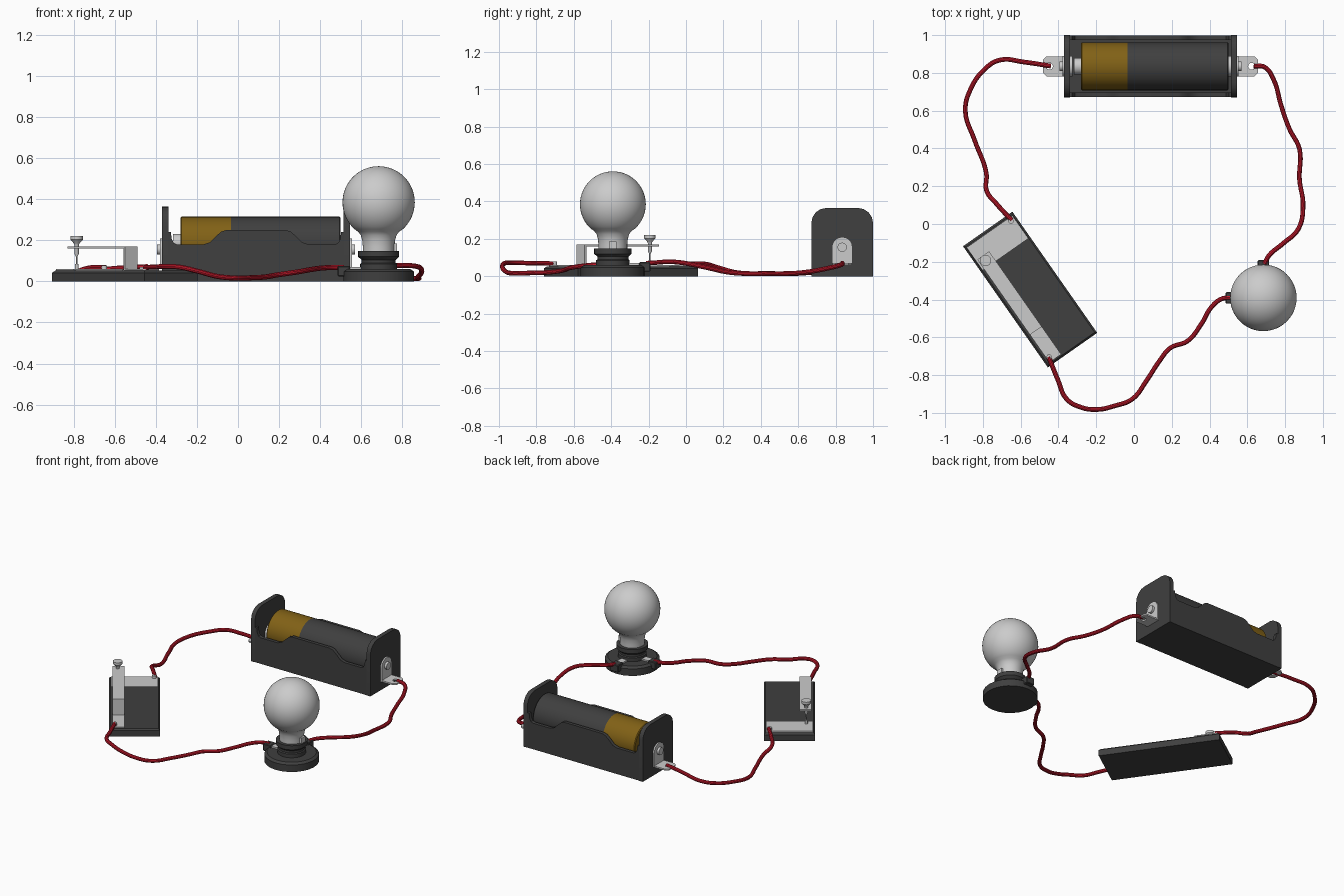
import bpy, bmesh
from math import sin, cos, pi, radians
from mathutils import Matrix, Vector

if "Cube" in bpy.data.objects:
    bpy.data.objects.remove(bpy.data.objects["Cube"])


def mat(name, col):
    m = bpy.data.materials.new(name)
    m.diffuse_color = (*col, 1)
    m.use_nodes = True
    m.node_tree.nodes["Principled BSDF"].inputs["Base Color"].default_value = m.diffuse_color
    return m


RED = mat("red_insulation", (0.55, 0.01, 0.025))
COPPER = mat("copper_wrap", (0.22, 0.12, 0.008))
DARK = mat("dark_plastic", (0.05, 0.05, 0.05))


def finish(ob, material=None, smooth=True):
    if material:
        ob.data.materials.append(material)
    bpy.ops.object.select_all(action='DESELECT')
    ob.select_set(True)
    bpy.context.view_layer.objects.active = ob
    if ob.type == 'CURVE':
        bpy.ops.object.convert(target='MESH')
        ob = bpy.context.object
    if smooth:
        bpy.ops.object.shade_smooth_by_angle(angle=radians(35))
    return ob


def from_bm(name, bm, material=None, matrix=None):
    bmesh.ops.recalc_face_normals(bm, faces=bm.faces)
    me = bpy.data.meshes.new(name)
    bm.to_mesh(me)
    bm.free()
    ob = bpy.data.objects.new(name, me)
    bpy.context.collection.objects.link(ob)
    if matrix:
        ob.matrix_world = matrix
    return finish(ob, material)


def box(name, lo, hi, material=None, matrix=None, bevel=0):
    bm = bmesh.new()
    lo, hi = Vector(lo), Vector(hi)
    bmesh.ops.create_cube(bm, size=1, matrix=Matrix.Translation((lo + hi) / 2) @ Matrix.Diagonal((*(hi - lo), 1)))
    if bevel:
        bmesh.ops.bevel(bm, geom=bm.edges[:], offset=bevel, segments=1, affect='EDGES')
    return from_bm(name, bm, material, matrix)


def prism(name, pts, axis, a, b, material=None, matrix=None):
    """Extrude a profile along axis 'X' (yz points) or 'Y' (xz points) from a to b."""
    bm = bmesh.new()
    place = (lambda p: (a, p[0], p[1])) if axis == 'X' else (lambda p: (p[0], a, p[1]))
    f = bm.faces.new([bm.verts.new(place(p)) for p in pts])
    ext = bmesh.ops.extrude_face_region(bm, geom=[f])['geom']
    d = (b - a, 0, 0) if axis == 'X' else (0, b - a, 0)
    bmesh.ops.translate(bm, vec=d, verts=[v for v in ext if isinstance(v, bmesh.types.BMVert)])
    return from_bm(name, bm, material, matrix)


def lathe(name, prof, loc, material=None, n=32, along_x=False, matrix=None):
    """Spin (radius, height) points around z, or around x."""
    bm = bmesh.new()
    vs = [bm.verts.new((r, 0, h)) for r, h in prof]
    es = [bm.edges.new(e) for e in zip(vs, vs[1:])]
    bmesh.ops.spin(bm, geom=vs + es, cent=(0, 0, 0), axis=(0, 0, 1), angle=2 * pi, steps=n)
    bmesh.ops.remove_doubles(bm, verts=bm.verts[:], dist=1e-5)
    m = Matrix.Translation(loc)
    if along_x:
        m = m @ Matrix.Rotation(pi / 2, 4, 'Y')
    return from_bm(name, bm, material, (matrix or Matrix()) @ m)


def rod(r, a, b):
    return [(0, a), (r, a), (r, b), (0, b)]


def wire(name, pts):
    cu = bpy.data.curves.new(name, 'CURVE')
    cu.dimensions = '3D'
    cu.bevel_depth = 0.0125
    cu.bevel_resolution = 3
    cu.use_fill_caps = True
    cu.resolution_u = 6
    s = cu.splines.new('BEZIER')
    s.bezier_points.add(len(pts) - 1)
    for bp, p in zip(s.bezier_points, pts):
        bp.co = p
        bp.handle_left_type = bp.handle_right_type = 'AUTO'
    ob = bpy.data.objects.new(name, cu)
    bpy.context.collection.objects.link(ob)
    finish(ob, RED)


# ---- battery holder ----
CX, CY = 0.0875, 0.835
half = [(0.145, 0.25), (0.17, 0.242), (0.2, 0.215), (0.225, 0.19), (0.255, 0.18),
        (0.385, 0.18), (0.4, 0.187), (0.41, 0.205), (0.415, 0.24), (0.44, 0.24), (0.44, 0)]
wall = [(CX + x, z) for x, z in half] + [(CX - x, z) for x, z in reversed(half)]
for s, nm in ((-1, "front"), (1, "back")):
    prism("holder_wall_" + nm, wall, 'Y', CY + s * 0.163, CY + s * 0.14, DARK)
box("holder_floor", (CX - 0.44, CY - 0.16, 0), (CX + 0.44, CY + 0.16, 0.05), DARK)
arc = [(0.085 + 0.08 * cos(t * pi / 8), 0.285 + 0.08 * sin(t * pi / 8)) for t in range(5)]
plate = [(CY + y, z) for y, z in [(0.165, 0)] + arc] + [(CY - y, z) for y, z in list(reversed(arc)) + [(0.165, 0)]]
tongue = [(CY + 0.055, 0.06)] + [(CY + 0.055 * cos(i * pi / 10), 0.155 + 0.055 * sin(i * pi / 10))
                                 for i in range(11)] + [(CY - 0.055, 0.06)]


def solder_tab(name, s):
    cu = bpy.data.curves.new(name, 'CURVE')
    cu.dimensions = '2D'
    cu.fill_mode = 'BOTH'
    cu.extrude = 0.005
    outer = [(0.455, -0.053), (0.55, -0.053), (0.568, -0.035), (0.568, 0.035), (0.55, 0.053), (0.455, 0.053)]
    hole = [(0.535 + 0.018 * cos(i * pi / 8), 0.018 * sin(i * pi / 8)) for i in range(16)]
    for loop in (outer, hole):
        sp = cu.splines.new('POLY')
        sp.points.add(len(loop) - 1)
        for p, (x, y) in zip(sp.points, loop):
            p.co = (s * x, y, 0, 1)
        sp.use_cyclic_u = True
    ob = bpy.data.objects.new(name, cu)
    bpy.context.collection.objects.link(ob)
    ob.location = (CX, CY, 0.065)
    finish(ob)


for s, nm in ((-1, "left"), (1, "right")):
    prism("holder_end_" + nm, plate, 'X', CX + s * 0.457, CX + s * 0.427, DARK)
    prism("terminal_upright_" + nm, tongue, 'X', CX + s * 0.467, CX + s * 0.456)
    prism("inner_contact_" + nm, tongue, 'X', CX + s * 0.428, CX + s * 0.414)
    lathe("terminal_rivet_" + nm, rod(0.025, -0.012, 0.012), (CX + s * 0.47, CY, 0.155), None, 16, True)
    solder_tab("solder_tab_" + nm, s)

# ---- battery cell ----
BZ = 0.188
lathe("cell_copper_end", [(0, 0), (0.122, 0), (0.127, 0.005), (0.127, 0.245), (0, 0.245)],
      (-0.28, CY, BZ), COPPER, 48, True)
lathe("cell_dark_body", [(0, 0.245), (0.127, 0.245), (0.127, 0.775), (0.122, 0.78), (0, 0.78)],
      (-0.28, CY, BZ), DARK, 48, True)
lathe("cell_button", rod(0.044, -0.037, 0.001), (-0.28, CY, BZ), None, 24, True)

# ---- switch (built in its own frame, then turned) ----
SW = Matrix.Translation((-0.55, -0.347, 0)) @ Matrix.Rotation(radians(-55), 4, 'Z')
bm = bmesh.new()
bmesh.ops.create_cube(bm, size=1, matrix=Matrix.Translation((0, 0, 0.026)) @ Matrix.Diagonal((0.783, 0.319, 0.052, 1)))
bmesh.ops.bevel(bm, geom=[e for e in bm.edges if all(v.co.z > 0.03 for v in e.verts)],
                offset=0.01, segments=1, affect='EDGES')
from_bm("switch_base", bm, DARK, SW)
box("switch_contact_plate", (-0.375, -0.148, 0.05), (-0.227, 0.148, 0.06), None, SW)
lever = [(-0.29, 0.16), (0.184, 0.16), (0.184, 0.05), (0.375, 0.05), (0.375, 0.06),
         (0.196, 0.06), (0.196, 0.17), (-0.29, 0.17)]
prism("switch_lever", lever, 'Y', -0.138, -0.062, None, SW)
lathe("switch_button", [(0, 0.08), (0.003, 0.085), (0.004, 0.12), (0.011, 0.135), (0.011, 0.178), (0.014, 0.185),
                        (0.03, 0.203), (0.03, 0.22), (0, 0.22)], (-0.261, -0.105, 0), None, 20, False, SW)
lathe("switch_contact_stud", rod(0.009, 0.055, 0.085), (-0.261, -0.105, 0), None, 16, False, SW)
for x, y, nm in ((-0.355, 0.125, "back"), (0.35, -0.122, "front")):
    lathe("switch_screw_" + nm, rod(0.014, 0.05, 0.078), (x, y, 0), None, 16, False, SW)

# ---- bulb and socket ----
BL = Vector((0.685, -0.391, 0))
lathe("socket_base", [(0, 0), (0.172, 0), (0.172, 0.048), (0.155, 0.06), (0, 0.06)], BL, DARK, 24)
lathe("socket_collar", [(0.09, 0.055), (0.09, 0.085), (0.083, 0.09), (0.083, 0.105), (0.1, 0.12), (0.1, 0.148),
                        (0.07, 0.148)], BL, DARK, 32)
R, CZ = 0.176, 0.385
globe = [(R * cos(radians(a)), CZ + R * sin(radians(a))) for a in range(-48, 90, 6)] + [(0, CZ + R)]
lathe("bulb_glass", [(0, 0.12), (0.077, 0.12), (0.077, 0.17), (0.08, 0.2), (0.087, 0.225), (0.1, 0.242)] + globe,
      BL, None, 48)
for ang, nm in ((90, "back"), (180, "left")):
    m = Matrix.Translation(BL) @ Matrix.Rotation(radians(ang), 4, 'Z')
    box("socket_terminal_" + nm, (0.14, -0.03, 0.025), (0.2, 0.03, 0.075), DARK, m, 0.004)
    box("socket_strap_" + nm, (0.07, -0.022, 0.055), (0.16, 0.022, 0.07), None, m)
box("bulb_clip", (0.072, -0.02, 0.12), (0.09, 0.02, 0.185), None, Matrix.Translation(BL))

# ---- wires ----
wire("wire_battery_to_switch", [
    (-0.44, 0.836, 0.072), (-0.58, 0.857, 0.065), (-0.71, 0.868, 0.05), (-0.79, 0.82, 0.035),
    (-0.865, 0.714, 0.025), (-0.893, 0.598, 0.015), (-0.844, 0.444, 0.015), (-0.782, 0.27, 0.02),
    (-0.78, 0.175, 0.045), (-0.727, 0.106, 0.065), (-0.648, 0.02, 0.068)])
wire("wire_battery_to_bulb", [
    (0.635, 0.836, 0.07), (0.692, 0.83, 0.062), (0.738, 0.767, 0.045), (0.78, 0.624, 0.02),
    (0.823, 0.503, 0.014), (0.876, 0.397, 0.014), (0.876, 0.238, 0.02), (0.895, 0.095, 0.05),
    (0.87, -0.026, 0.073), (0.786, -0.106, 0.077), (0.717, -0.164, 0.073), (0.69, -0.21, 0.07)])
wire("wire_switch_to_bulb", [
    (-0.452, -0.704, 0.068), (-0.405, -0.82, 0.07), (-0.357, -0.926, 0.072), (-0.288, -0.968, 0.07),
    (-0.198, -0.982, 0.05), (-0.103, -0.963, 0.025), (-0.008, -0.926, 0.016), (0.066, -0.83, 0.018),
    (0.135, -0.725, 0.022), (0.193, -0.656, 0.032), (0.283, -0.62, 0.045), (0.357, -0.529, 0.058),
    (0.41, -0.44, 0.065), (0.463, -0.397, 0.068), (0.515, -0.389, 0.068)])
